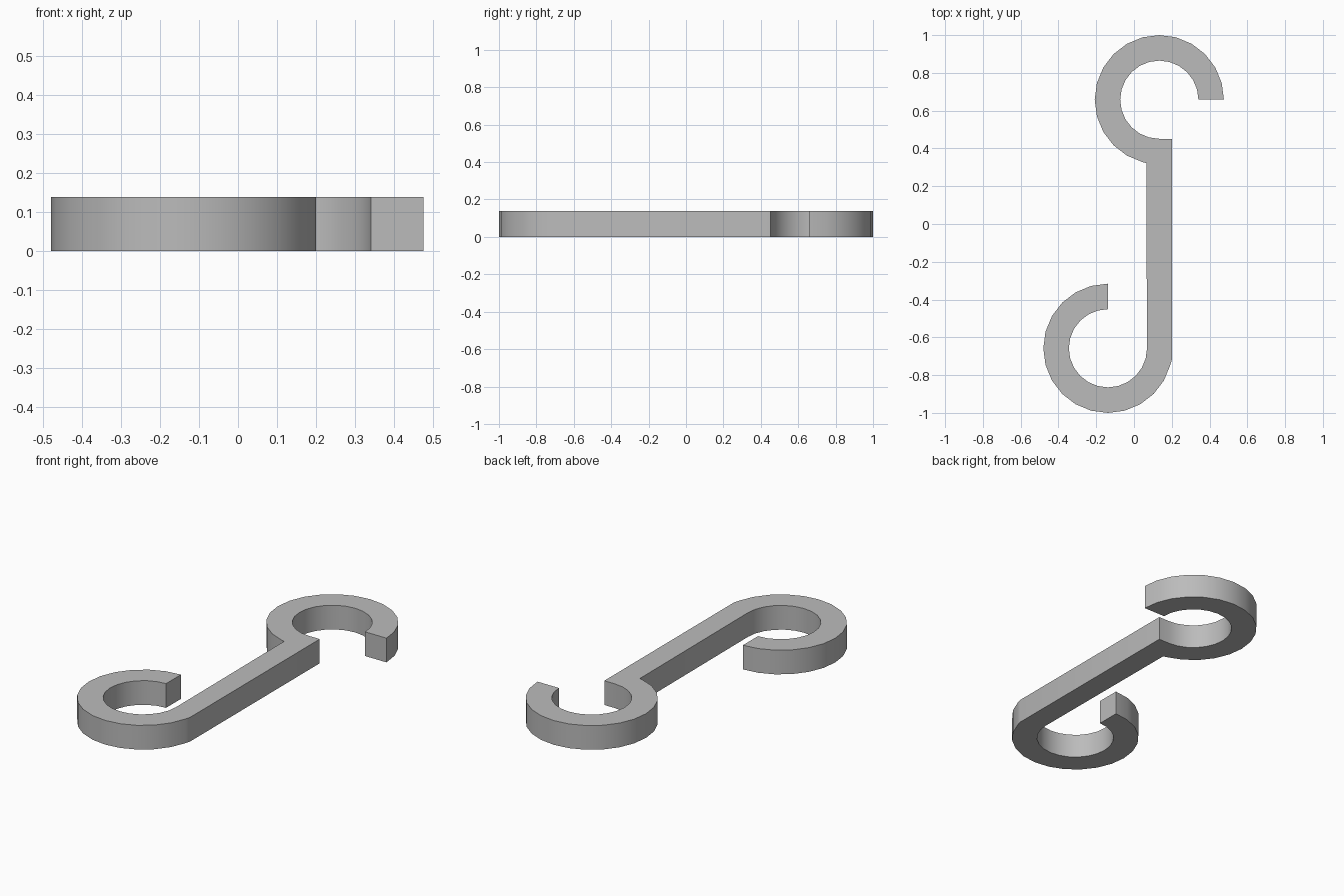
import bpy, bmesh, math

cube = bpy.data.objects.get("Cube")
if cube:
    bpy.data.objects.remove(cube, do_unlink=True)

HEIGHT = 0.138
OUTER, INNER = 0.342, 0.207
STEP = 15
TOP = (0.134, 0.658)       # centre of the back hook
LOW = (-0.138, -0.658)     # centre of the front hook
SHAFT_L, SHAFT_R = 0.065, 0.2


def arc(centre, radius, start, end):
    """Points along an arc in fixed angular steps, either direction."""
    step = STEP if end > start else -STEP
    return [(centre[0] + radius * math.cos(math.radians(a)),
             centre[1] + radius * math.sin(math.radians(a)))
            for a in range(start, end + step, step)]


# Outline: back hook, shaft, front hook, and back up the shaft
outline = arc(TOP, INNER, 270, 0)
outline += arc(TOP, OUTER, 0, 255)
outline += [(SHAFT_L, 0.322)]
outline += arc(LOW, INNER, 0, -270)
outline += arc(LOW, OUTER, -270, -15)
outline += [(SHAFT_R, -0.72), (SHAFT_R, TOP[1] - INNER)]

# Extrude the outline into a solid
bm = bmesh.new()
base = bm.faces.new([bm.verts.new((x, y, 0)) for x, y in outline])
ext = bmesh.ops.extrude_face_region(bm, geom=[base], use_keep_orig=True)
verts = [g for g in ext["geom"] if isinstance(g, bmesh.types.BMVert)]
bmesh.ops.translate(bm, verts=verts, vec=(0, 0, HEIGHT))
bmesh.ops.recalc_face_normals(bm, faces=bm.faces)
mesh = bpy.data.meshes.new("double_hook")
bm.to_mesh(mesh)
bm.free()

hook = bpy.data.objects.new("double_hook", mesh)
bpy.context.collection.objects.link(hook)

# Plain grey finish
grey = bpy.data.materials.new("plain_grey")
grey.use_nodes = True
colour = (0.5, 0.5, 0.5, 1)
grey.diffuse_color = colour
grey.node_tree.nodes["Principled BSDF"].inputs["Base Color"].default_value = colour
mesh.materials.append(grey)

# Smooth curved walls, crisp rims and ends
bpy.ops.object.select_all(action="DESELECT")
hook.select_set(True)
bpy.context.view_layer.objects.active = hook
bpy.ops.object.shade_smooth_by_angle(angle=math.radians(30))
